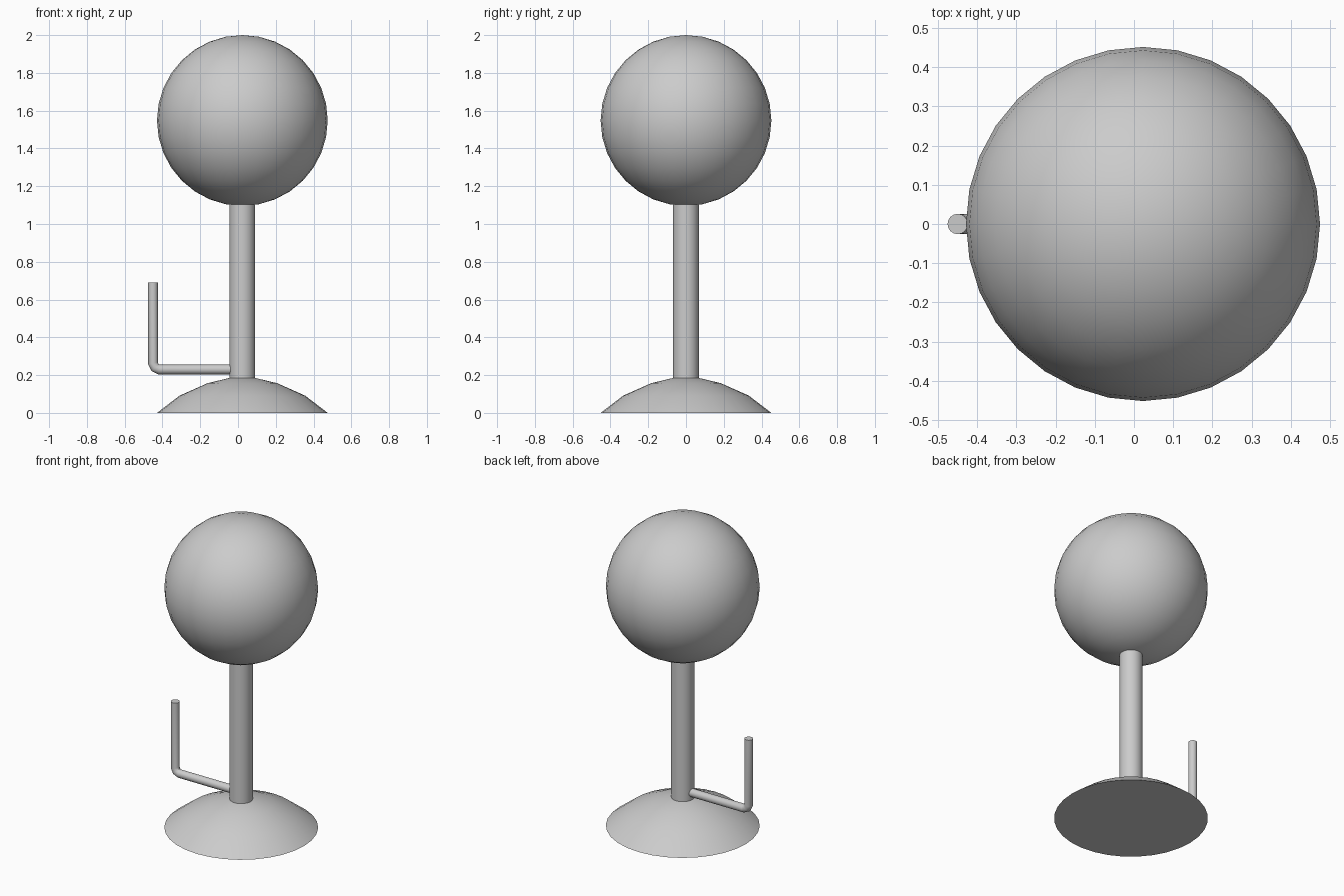
import bpy, bmesh, math

if "Cube" in bpy.data.objects:
    bpy.data.objects.remove(bpy.data.objects["Cube"])

CX = 0.023  # axis of the pole, globe and base


def smooth(obj, angle=40):
    bpy.ops.object.select_all(action='DESELECT')
    obj.select_set(True)
    bpy.context.view_layer.objects.active = obj
    bpy.ops.object.shade_smooth_by_angle(angle=math.radians(angle))


def lathe(name, profile, sides=32):
    """Spin an (r, z) profile around the central axis."""
    bm = bmesh.new()
    verts = [bm.verts.new((r, 0, z)) for r, z in profile]
    edges = [bm.edges.new(pair) for pair in zip(verts, verts[1:])]
    bmesh.ops.spin(bm, geom=verts + edges, cent=(0, 0, 0), axis=(0, 0, 1),
                   angle=math.tau, steps=sides)
    bmesh.ops.remove_doubles(bm, verts=bm.verts, dist=1e-4)
    bmesh.ops.recalc_face_normals(bm, faces=bm.faces)
    mesh = bpy.data.meshes.new(name)
    bm.to_mesh(mesh)
    bm.free()
    obj = bpy.data.objects.new(name, mesh)
    obj.location.x = CX
    bpy.context.collection.objects.link(obj)
    smooth(obj)
    return obj


# Globe on top
bpy.ops.mesh.primitive_uv_sphere_add(segments=32, ring_count=16, radius=0.452,
                                     location=(CX, 0, 1.548))
globe = bpy.context.object
globe.name = "globe"
smooth(globe)

# Domed base with flat underside
lathe("base", [(0, 0), (0.452, 0), (0.333, 0.091), (0.185, 0.157),
               (0.06, 0.187), (0, 0.19)])

# Central pole
lathe("pole", [(0, 0.17), (0.068, 0.17), (0.068, 1.12), (0, 1.12)])

# Bent side handle
curve = bpy.data.curves.new("side_handle", 'CURVE')
curve.dimensions = '3D'
curve.bevel_depth = 0.026
curve.bevel_resolution = 6
curve.use_fill_caps = True
path = [(0, 0.23), (-0.417, 0.23), (-0.440, 0.240), (-0.450, 0.263), (-0.450, 0.69)]
spline = curve.splines.new('POLY')
spline.points.add(len(path) - 1)
for point, (x, z) in zip(spline.points, path):
    point.co = (x, 0, z, 1)
handle = bpy.data.objects.new("side_handle", curve)
bpy.context.collection.objects.link(handle)
bpy.ops.object.select_all(action='DESELECT')
handle.select_set(True)
bpy.context.view_layer.objects.active = handle
bpy.ops.object.convert(target='MESH')
handle = bpy.context.object
# Weld the end caps to the tube so the mesh is closed
bm = bmesh.new()
bm.from_mesh(handle.data)
bmesh.ops.remove_doubles(bm, verts=bm.verts, dist=1e-5)
bmesh.ops.recalc_face_normals(bm, faces=bm.faces)
bm.to_mesh(handle.data)
bm.free()
smooth(handle, 50)
